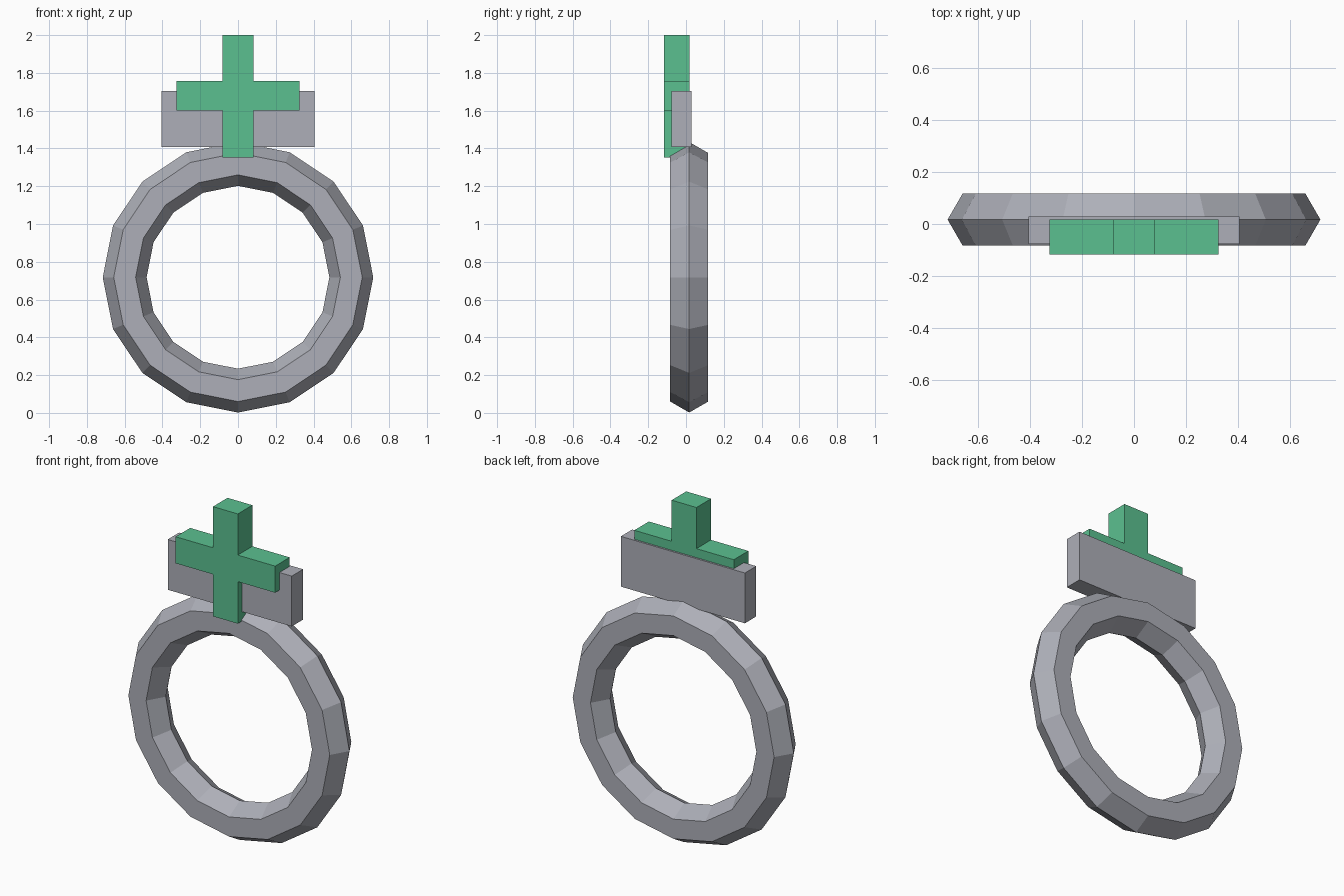
import bpy, bmesh, math

if "Cube" in bpy.data.objects:
    bpy.data.objects.remove(bpy.data.objects["Cube"])


def material(name, color):
    m = bpy.data.materials.new(name)
    m.diffuse_color = (*color, 1)
    m.use_nodes = True
    m.node_tree.nodes["Principled BSDF"].inputs["Base Color"].default_value = m.diffuse_color
    return m


def add_object(name, bm, mat):
    bmesh.ops.recalc_face_normals(bm, faces=bm.faces)
    mesh = bpy.data.meshes.new(name)
    bm.to_mesh(mesh)
    bm.free()
    mesh.materials.append(mat)
    obj = bpy.data.objects.new(name, mesh)
    bpy.context.collection.objects.link(obj)
    return obj


def extruded(name, outline, y0, y1, mat):
    """Closed prism from an x-z outline, running from y0 to y1."""
    bm = bmesh.new()
    face = bm.faces.new([bm.verts.new((x, y0, z)) for x, z in outline])
    new = bmesh.ops.extrude_face_region(bm, geom=[face])["geom"]
    verts = [v for v in new if isinstance(v, bmesh.types.BMVert)]
    bmesh.ops.translate(bm, verts=verts, vec=(0, y1 - y0, 0))
    return add_object(name, bm, mat)


silver = material("silver grey", (0.42, 0.43, 0.48))
green = material("emerald green", (0.105, 0.53, 0.28))

# Ring band: 16 segments around, hexagonal cross-section
R, r, yc, zc, N, M = 0.60, 0.116, 0.017, 0.718, 16, 6
bm = bmesh.new()
loops = []
for i in range(N):
    a = math.tau * i / N
    loop = []
    for j in range(M):
        b = math.tau * j / M
        d = R + r * math.cos(b)
        loop.append(bm.verts.new((d * math.cos(a), yc + r * math.sin(b),
                                  zc + d * math.sin(a))))
    loops.append(loop)
for i in range(N):
    p, q = loops[i], loops[(i + 1) % N]
    for j in range(M):
        k = (j + 1) % M
        bm.faces.new((p[j], q[j], q[k], p[k]))
add_object("ring_band", bm, silver)

# Flat backing plate on top of the band
w, z0, z1 = 0.405, 1.407, 1.704
extruded("backing_plate", [(-w, z0), (w, z0), (w, z1), (-w, z1)],
         -0.077, 0.029, silver)

# Cross on the front of the plate: right half outline, mirrored
s, arm = 0.081, 0.325
half = [(s, 1.352), (s, 1.60), (arm, 1.60), (arm, 1.757), (s, 1.757), (s, 2.0)]
outline = half + [(-x, z) for x, z in reversed(half)]
extruded("cross", outline, -0.1175, 0.018, green)
